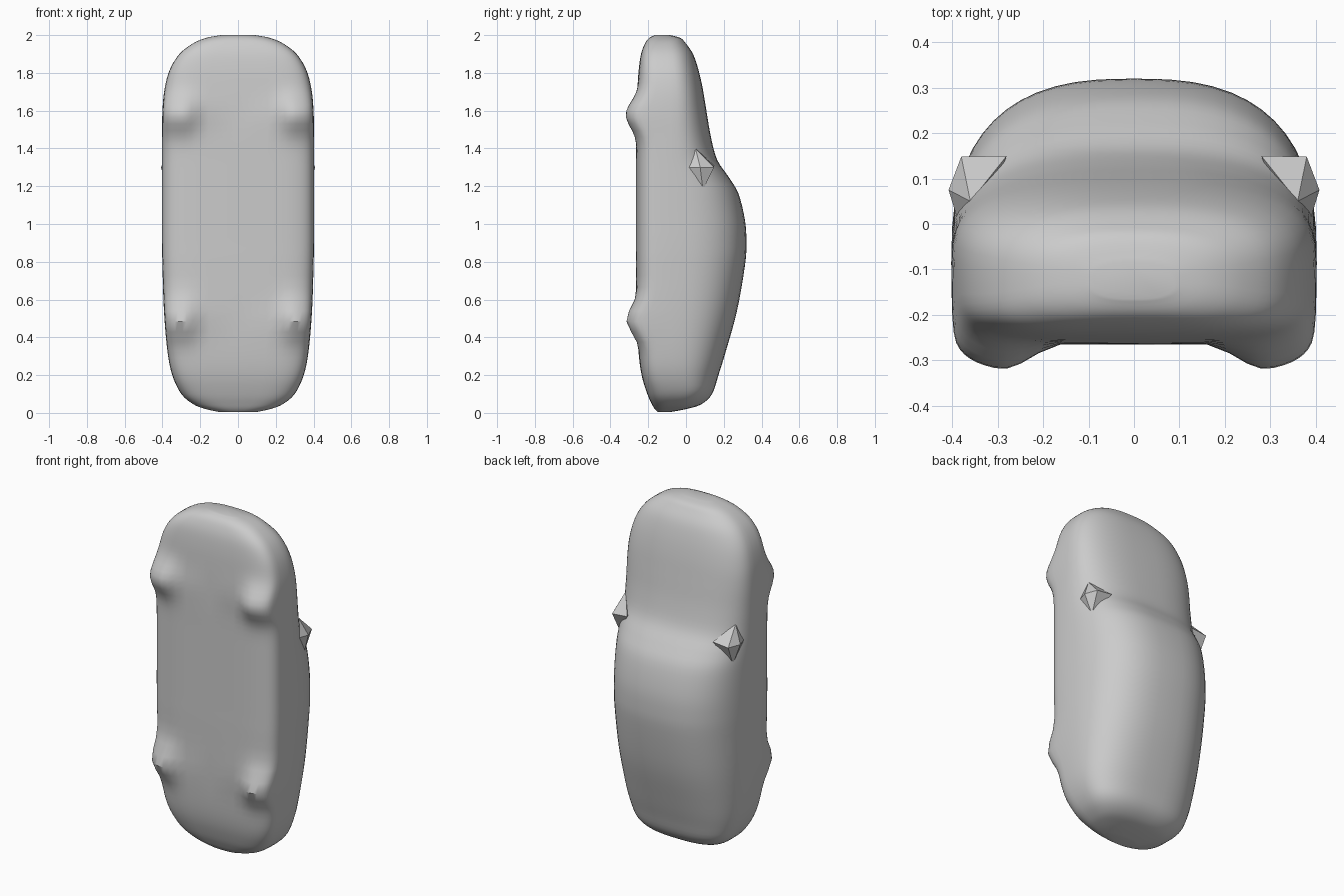
import bpy, bmesh, math

if "Cube" in bpy.data.objects:
    bpy.data.objects.remove(bpy.data.objects["Cube"])

# One plain grey paint for everything
grey = bpy.data.materials.new("grey_paint")
grey.diffuse_color = (0.6, 0.6, 0.6, 1.0)
grey.use_nodes = True
grey.node_tree.nodes["Principled BSDF"].inputs["Base Color"].default_value = grey.diffuse_color

# Body stations along the length: z, half width, underside y, roof y
STATIONS = [
    (0.005, 0.10, -0.15, -0.08),
    (0.02, 0.17, -0.165, 0.00),
    (0.045, 0.235, -0.18, 0.08),
    (0.10, 0.30, -0.205, 0.138),
    (0.20, 0.348, -0.235, 0.172),
    (0.33, 0.374, -0.252, 0.212),
    (0.54, 0.392, -0.262, 0.27),
    (0.78, 0.40, -0.265, 0.312),
    (0.90, 0.402, -0.265, 0.32),
    (1.02, 0.402, -0.265, 0.312),
    (1.16, 0.402, -0.265, 0.278),
    (1.25, 0.402, -0.265, 0.225),
    (1.34, 0.402, -0.265, 0.165),
    (1.46, 0.402, -0.265, 0.132),
    (1.60, 0.40, -0.262, 0.108),
    (1.72, 0.388, -0.257, 0.088),
    (1.82, 0.36, -0.25, 0.065),
    (1.90, 0.31, -0.238, 0.037),
    (1.955, 0.24, -0.218, 0.00),
    (1.985, 0.17, -0.195, -0.03),
    (2.0, 0.09, -0.165, -0.085),
]
SIDES, STEPS = 56, 4
WHEELS = (0.49, 1.58)


def smooth(a, b, v):
    t = max(0.0, min(1.0, (v - a) / (b - a)))
    return t * t * (3 - 2 * t)


def catmull(p0, p1, p2, p3, t):
    return tuple(0.5 * (2 * b + (c - a) * t + (2 * a - 5 * b + 4 * c - d) * t * t
                        + (3 * b - a - 3 * c + d) * t ** 3)
                 for a, b, c, d in zip(p0, p1, p2, p3))


def section_point(z, hw, yb, yt, ang):
    """Rounded-box outline with a boxier underside and wheel bulges."""
    mid = yb + min(0.5 * (yt - yb), 0.18)
    c, s = math.cos(ang), math.sin(ang)
    n = 2.65 if s >= 0 else 2.65 + 2.0 * smooth(0.1, 0.36, hw)
    x = hw * math.copysign(abs(c) ** (2 / n), c)
    y = mid + (yt - mid if s >= 0 else mid - yb) * math.copysign(abs(s) ** (2 / n), s)
    for wz in WHEELS:
        along = math.exp(-((z - wz) / 0.095) ** 2)
        across = smooth(0.15, 0.30, abs(x))
        y -= 0.068 * along * across * smooth(0.08, 0.2, -y)
    return x, y, z


def finish(name, bm):
    bmesh.ops.recalc_face_normals(bm, faces=bm.faces)
    me = bpy.data.meshes.new(name)
    bm.to_mesh(me)
    bm.free()
    me.materials.append(grey)
    ob = bpy.data.objects.new(name, me)
    bpy.context.collection.objects.link(ob)
    bpy.ops.object.select_all(action='DESELECT')
    ob.select_set(True)
    bpy.context.view_layer.objects.active = ob
    bpy.ops.object.shade_smooth_by_angle(angle=math.radians(35))
    return ob


# Car body: loft through the interpolated stations
rows = []
last = len(STATIONS) - 1
for i in range(last):
    quad = [STATIONS[min(last, max(0, i + k))] for k in (-1, 0, 1, 2)]
    rows += [catmull(*quad, k / STEPS) for k in range(STEPS)]
rows.append(STATIONS[-1])

bm = bmesh.new()
rings = [[bm.verts.new(section_point(*row, 2 * math.pi * j / SIDES)) for j in range(SIDES)]
         for row in rows]
for a, b in zip(rings, rings[1:]):
    for j in range(SIDES):
        k = (j + 1) % SIDES
        bm.faces.new((a[j], a[k], b[k], b[j]))
bm.faces.new(rings[0])
bm.faces.new(rings[-1])
finish("car_body", bm)

# Side mirrors: small faceted wedges at the windscreen base
WEDGE = [(0.408, 0.075, 1.30), (0.38, 0.148, 1.30), (0.385, 0.0, 1.30),
         (0.28, 0.15, 1.31), (0.36, 0.05, 1.40), (0.37, 0.09, 1.18), (0.33, 0.02, 1.28)]
for side, label in ((1, "right_mirror"), (-1, "left_mirror")):
    bm = bmesh.new()
    for x, y, z in WEDGE:
        bm.verts.new((x * side, y, z))
    hull = bmesh.ops.convex_hull(bm, input=bm.verts[:])
    loose = [v for v in bm.verts if not v.link_faces]
    bmesh.ops.delete(bm, geom=loose, context='VERTS')
    finish(label, bm)
